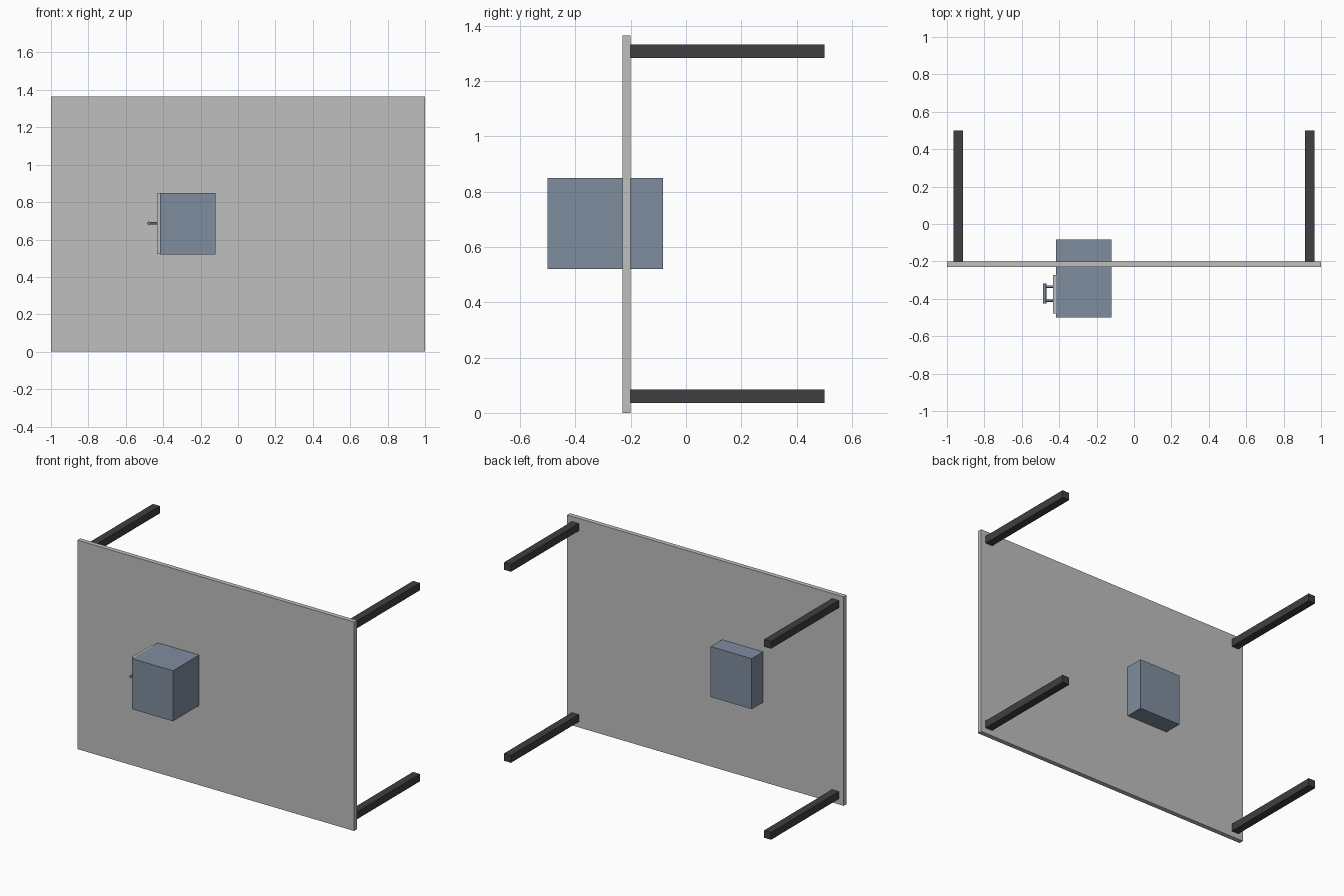
import bpy
from mathutils import Vector

cube = bpy.data.objects.get("Cube")
if cube:
    bpy.data.objects.remove(cube, do_unlink=True)


def material(name, rgb):
    m = bpy.data.materials.new(name)
    m.use_nodes = True
    m.diffuse_color = (*rgb, 1)
    m.node_tree.nodes["Principled BSDF"].inputs["Base Color"].default_value = (*rgb, 1)
    return m


light_grey = material("light grey", (0.52, 0.52, 0.52))
slate_blue = material("slate blue", (0.216, 0.266, 0.342))
charcoal = material("charcoal", (0.05, 0.05, 0.055))


def box(name, mat, low, high):
    low, high = Vector(low), Vector(high)
    bpy.ops.mesh.primitive_cube_add(size=1, location=(low + high) / 2)
    ob = bpy.context.object
    ob.name = name
    ob.scale = high - low
    bpy.ops.object.transform_apply(location=False, rotation=False, scale=True)
    ob.data.materials.append(mat)
    return ob


def rod(name, mat, start, end, radius):
    start, end = Vector(start), Vector(end)
    axis = end - start
    bpy.ops.mesh.primitive_cylinder_add(
        vertices=16, radius=radius, depth=axis.length, location=(start + end) / 2,
        rotation=axis.to_track_quat("Z", "Y").to_euler())
    ob = bpy.context.object
    ob.name = name
    ob.data.materials.append(mat)
    bpy.ops.object.shade_smooth_by_angle()
    return ob


# Upright panel and the four posts behind it
box("panel", light_grey, (-1, -0.23, 0), (1, -0.2, 1.365))
for side, x in (("left", 0.94), ("right", -0.94)):
    for level, z in (("lower", 0.06), ("upper", 1.308)):
        box(f"{level}_{side}_leg", charcoal,
            (x - 0.025, -0.2, z - 0.024), (x + 0.025, 0.5, z + 0.024))

# Cabinet passing through the panel, with a door on its right side
box("cabinet", slate_blue, (-0.417, -0.5, 0.52), (-0.12, -0.083, 0.85))
box("door", light_grey, (-0.432, -0.478, 0.522), (-0.417, -0.272, 0.848))

# Door handle
z = 0.687
rod("handle_bar", slate_blue, (-0.478, -0.425, z), (-0.478, -0.318, z), 0.009)
for name, y in (("front", -0.41), ("back", -0.335)):
    rod(f"{name}_handle_post", slate_blue, (-0.478, y, z), (-0.43, y, z), 0.006)
